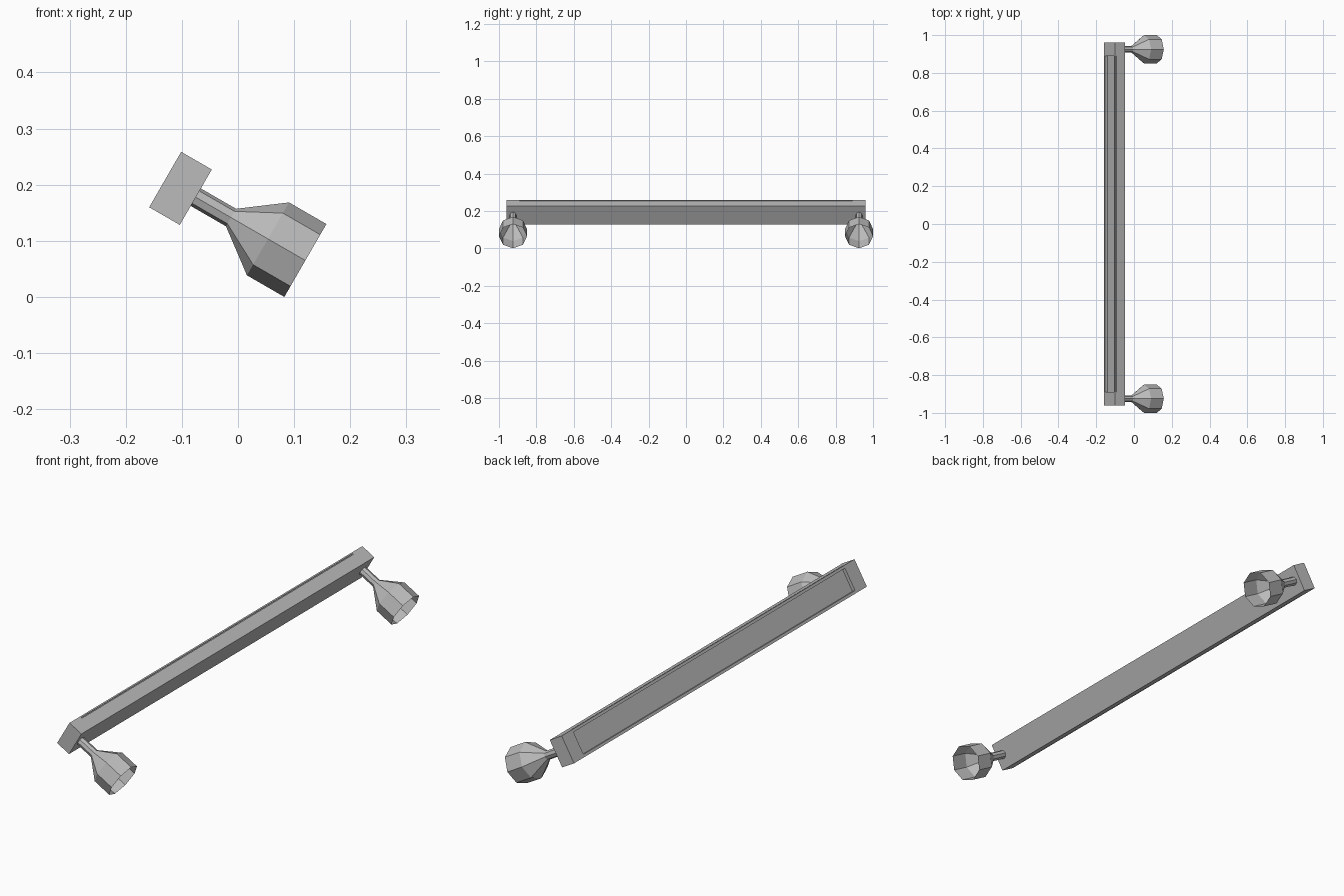
import bpy
import bmesh
from math import cos, sin, pi, radians
from mathutils import Vector

default = bpy.data.objects.get("Cube")
if default:
    bpy.data.objects.remove(default, do_unlink=True)

grey = bpy.data.materials.new("mid grey")
grey.use_nodes = True
colour = (0.5, 0.5, 0.5, 1)
grey.diffuse_color = colour
grey.node_tree.nodes["Principled BSDF"].inputs["Base Color"].default_value = colour

TILT = radians(30)
CENTRE = Vector((-0.1025, 0, 0.1935))
HALF_T, HALF_H = 0.0315, 0.057   # bar half thickness and half height
LAMP_Y = 0.925


def finish(name, bm):
    """Turn a bmesh in the bar's own frame into a tilted, placed object."""
    bmesh.ops.recalc_face_normals(bm, faces=bm.faces)
    mesh = bpy.data.meshes.new(name)
    bm.to_mesh(mesh)
    bm.free()
    mesh.materials.append(grey)
    obj = bpy.data.objects.new(name, mesh)
    bpy.context.collection.objects.link(obj)
    obj.rotation_euler.y = TILT
    obj.location = CENTRE
    return obj


def prism(name, outline, y0, y1):
    """Extrude an (x, z) outline along y."""
    bm = bmesh.new()
    face = bm.faces.new([bm.verts.new((x, y0, z)) for x, z in outline])
    out = bmesh.ops.extrude_face_region(bm, geom=[face])
    moved = [v for v in out["geom"] if isinstance(v, bmesh.types.BMVert)]
    bmesh.ops.translate(bm, verts=moved, vec=(0, y1 - y0, 0))
    return finish(name, bm)


def lathe(name, profile, y, sides=8):
    """Open faceted shell turned around the local x axis."""
    bm = bmesh.new()
    rings = []
    for x, r in profile:
        angles = [2 * pi * i / sides for i in range(sides)]
        rings.append([bm.verts.new((x, y + r * sin(a), r * cos(a))) for a in angles])
    for a, b in zip(rings, rings[1:]):
        for i in range(sides):
            j = (i + 1) % sides
            bm.faces.new((a[i], a[j], b[j], b[i]))
    return finish(name, bm)


# Long bar: recessed channel at the back, thin groove beside each rail
upper = [(HALF_T, HALF_H), (-0.022, HALF_H), (-0.022, 0.053), (-0.026, 0.053),
         (-0.026, HALF_H), (-HALF_T, HALF_H), (-HALF_T, 0.046), (-0.018, 0.046)]
lower = [(x, -z) for x, z in reversed(upper)]
prism("bar", upper + lower, -0.89, 0.89)

# End blocks and the flared lamps mounted on them
block = [(HALF_T, HALF_H), (-HALF_T, HALF_H), (-HALF_T, -HALF_H), (HALF_T, -HALF_H)]
shade = [(0.104, 0.018), (0.18, 0.075), (0.257, 0.075)]
stem = [(0.03, 0.018), (0.104, 0.018)]
for side, s in (("front", -1), ("back", 1)):
    prism(side + "_end_block", block, s * 0.89, s * 0.96)
    lathe(side + "_lamp_stem", stem, s * LAMP_Y)
    lathe(side + "_lamp_shade", shade, s * LAMP_Y)
